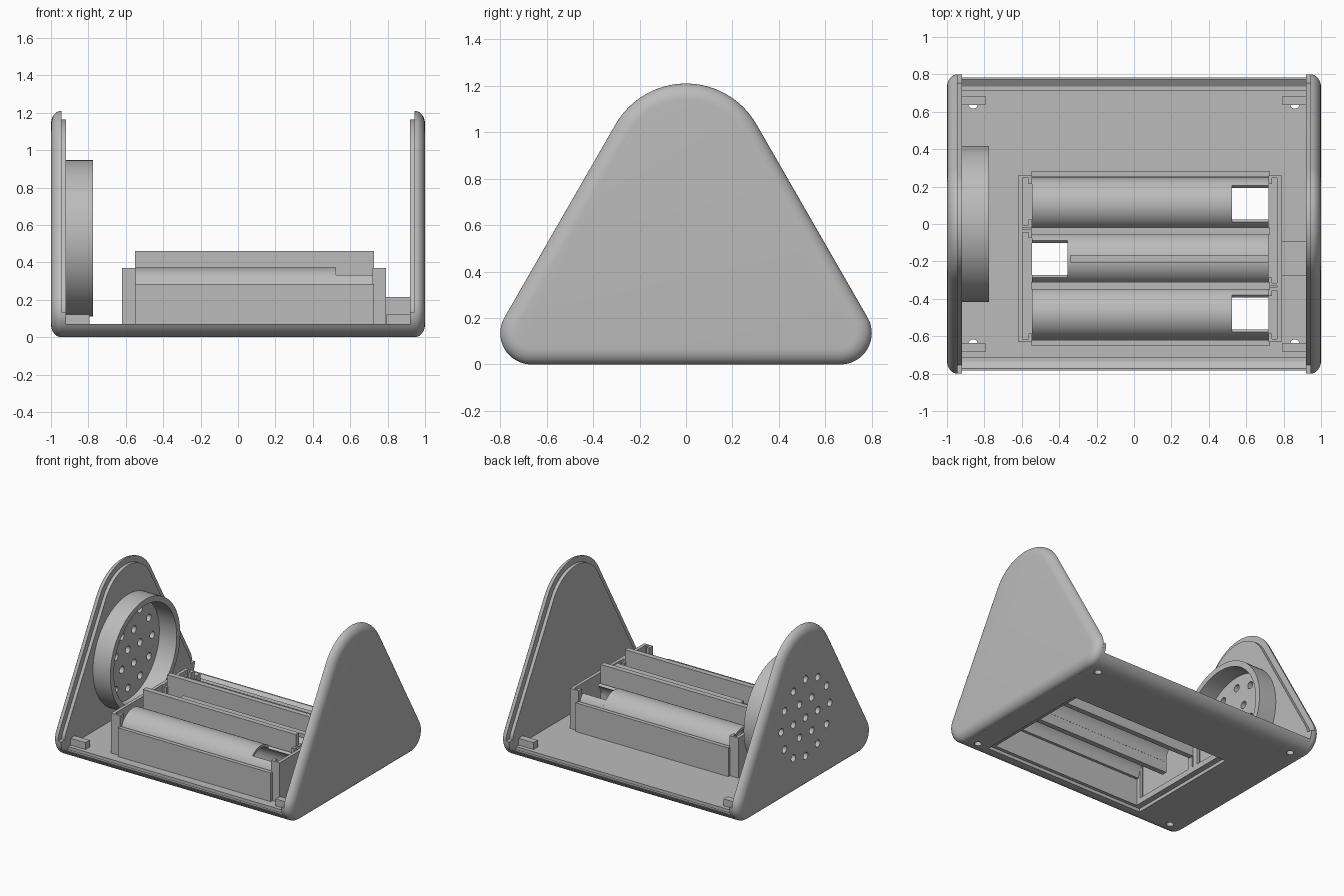
import bpy, bmesh
from math import sin, cos, radians, pi, tau
from mathutils import Matrix

cube = bpy.data.objects.get("Cube")
if cube:
    bpy.data.objects.remove(cube, do_unlink=True)

grey = bpy.data.materials.new("matte grey")
grey.use_nodes = True
COLOUR = (0.5, 0.5, 0.5, 1)
grey.diffuse_color = COLOUR
grey.node_tree.nodes["Principled BSDF"].inputs["Base Color"].default_value = COLOUR
parts = []


def finish(name, bm):
    bmesh.ops.recalc_face_normals(bm, faces=bm.faces)
    mesh = bpy.data.meshes.new(name)
    bm.to_mesh(mesh)
    bm.free()
    mesh.materials.append(grey)
    ob = bpy.data.objects.new(name, mesh)
    bpy.context.collection.objects.link(ob)
    parts.append(ob)
    return ob


def loft(name, layers, closed=False):
    """Skin a list of (x, [(y, z), ...]) sections; cap the ends unless closed."""
    bm = bmesh.new()
    rings = [[bm.verts.new((x, y, z)) for y, z in pts] for x, pts in layers]
    n = len(rings[0])
    pairs = list(zip(rings, rings[1:]))
    if closed:
        pairs.append((rings[-1], rings[0]))
    else:
        bm.faces.new(rings[0])
        bm.faces.new(rings[-1])
    for a, b in pairs:
        for i in range(n):
            j = (i + 1) % n
            bm.faces.new((a[i], a[j], b[j], b[i]))
    return finish(name, bm)


def box(name, x0, x1, y0, y1, z0, z1):
    rect = [(y0, z0), (y1, z0), (y1, z1), (y0, z1)]
    return loft(name, [(x0, rect), (x1, rect)])


def cylinders(name, centres, radius, depth, axis):
    bm = bmesh.new()
    turn = Matrix.Rotation(pi / 2, 4, "Y") if axis == "X" else Matrix()
    for c in centres:
        bmesh.ops.create_cone(bm, cap_ends=True, segments=20, radius1=radius,
                              radius2=radius, depth=depth,
                              matrix=Matrix.Translation(c) @ turn)
    return finish(name, bm)


def cut(ob, cutter):
    mod = ob.modifiers.new("cut", "BOOLEAN")
    mod.operation, mod.solver, mod.object = "DIFFERENCE", "EXACT", cutter
    bpy.context.view_layer.update()
    deps = bpy.context.evaluated_depsgraph_get()
    mesh = bpy.data.meshes.new_from_object(ob.evaluated_get(deps))
    ob.modifiers.clear()
    ob.data = mesh
    parts.remove(cutter)
    bpy.data.objects.remove(cutter, do_unlink=True)


def arc(cy, cz, r, a0, a1, n):
    angles = [radians(a0 + (a1 - a0) * i / n) for i in range(n + 1)]
    return [(cy + r * cos(a), cz + r * sin(a)) for a in angles]


def outline(inset=0):
    """Rounded triangle of the end plates, shrunk by inset."""
    return (arc(0.665, 0.135, 0.135 - inset, -90, 30, 16)
            + arc(0, 0.86, 0.35 - inset, 30, 150, 24)
            + arc(-0.665, 0.135, 0.135 - inset, 150, 270, 16))


# End plates: rebated inner lip, rounded outer edge, full thickness at the foot
foot = [p for p in outline() if p[1] <= 0.15]
plates = {}
for side, s in (("right", -1), ("left", 1)):
    layers = [(s * 0.92, outline(0.045)), (s * 0.945, outline(0.045)),
              (s * 0.945, outline())]
    for i in range(1, 9):
        a = pi / 2 * i / 8
        layers.append((s * (0.945 + 0.055 * sin(a)), outline(0.07 * (1 - cos(a)))))
    plates[side] = loft(side + "_end_plate", layers)
    loft(side + "_plate_foot", [(s * 0.92, foot), (s * 0.946, foot)])

# Speaker grille holes and mounting ring
SPK_Z = 0.528
grille = [(-0.96, 0, SPK_Z)]
for count, r in ((6, 0.145), (12, 0.29)):
    for i in range(count):
        a = tau * i / count
        grille.append((-0.96, r * cos(a), SPK_Z + r * sin(a)))
cut(plates["right"], cylinders("grille_cutter", grille, 0.027, 0.3, "X"))


def circle(r):
    return arc(0, SPK_Z, r, 0, 354.375, 63)


loft("speaker_ring", [(-0.925, circle(0.418)), (-0.775, circle(0.418)),
                      (-0.775, circle(0.375)), (-0.925, circle(0.375))], True)

# Floor with rounded edges and a groove along front and back
half = arc(0.665, 0.135, 0.135, -90, -29, 10)
half += [(0.772, 0.07), (0.735, 0.045), (0.715, 0.045), (0.715, 0.068)]
section = half + [(-y, z) for y, z in reversed(half)]
floor = loft("floor", [(-0.925, section), (0.925, section)])
cut(floor, box("hatch_cutter", -0.545, 0.72, -0.62, 0.25, -0.1, 0.2))
cut(floor, box("hatch_recess_cutter", -0.59, 0.765, -0.645, 0.275, -0.1, 0.025))
screws = [(sx * 0.86, sy * 0.642, 0.03) for sx in (-1, 1) for sy in (-1, 1)]
cut(floor, cylinders("screw_cutter", screws, 0.025, 0.3, "Z"))

# Corner blocks and cable block
for sx in (-1, 1):
    for sy in (-1, 1):
        xs = sorted((sx * 0.925, sx * 0.795))
        ys = sorted((sy * 0.635, sy * 0.685))
        box("corner_block", *xs, *ys, 0.06, 0.12)
box("cable_block", 0.785, 0.925, -0.275, -0.09, 0.06, 0.215)

# Battery box: long walls and tall dividers
X0, X1 = -0.55, 0.728
box("front_battery_wall", X0, X1, -0.65, -0.62, 0.05, 0.285)
box("back_battery_wall", X0, X1, 0.25, 0.28, 0.05, 0.285)
box("front_divider", X0, X1, -0.35, -0.31, 0.15, 0.46)
box("back_divider", X0, X1, -0.06, -0.02, 0.15, 0.46)

# End walls with contact pockets: outer sheet, partitions and retaining fingers
for s, outer, inner, split in ((1, -0.62, -0.545, -0.025), (-1, 0.79, 0.718, -0.335)):
    box("contact_wall", *sorted((outer, outer + s * 0.025)), -0.63, 0.26, 0.05, 0.37)
    for y0, y1 in ((-0.63, split - 0.005), (split + 0.005, 0.26)):
        for edge, d in ((y0, 1), (y1, -1)):
            box("pocket_side", *sorted((outer, inner)),
                *sorted((edge, edge + d * 0.015)), 0.05, 0.37)
            box("contact_finger", *sorted((inner, inner - s * 0.02)),
                *sorted((edge, edge + d * 0.045)), 0.05, 0.37)


# Arched battery covers, each with a window at one end
def arch(cy, x0, x1, a0, a1):
    pts = arc(cy, 0.23, 0.142, a0, a1, 24) + arc(cy, 0.23, 0.122, a1, a0, 24)
    loft("battery_arch", [(x0, pts), (x1, pts)])


for cy, window in ((0.108, 1), (-0.187, -1), (-0.478, 1)):
    if window > 0:
        solid, gap = (-0.545, 0.525), (0.525, 0.72)
    else:
        solid, gap = (-0.355, 0.72), (-0.545, -0.355)
    arch(cy, *solid, 0, 180)
    arch(cy, *gap, 0, 46)
    arch(cy, *gap, 134, 180)
box("middle_rib", -0.34, 0.72, -0.207, -0.165, 0.36, 0.4)

# Smooth the curved faces, keep crisp edges
bpy.ops.object.select_all(action="DESELECT")
for ob in parts:
    ob.select_set(True)
bpy.context.view_layer.objects.active = floor
bpy.ops.object.shade_smooth_by_angle(angle=radians(30))
